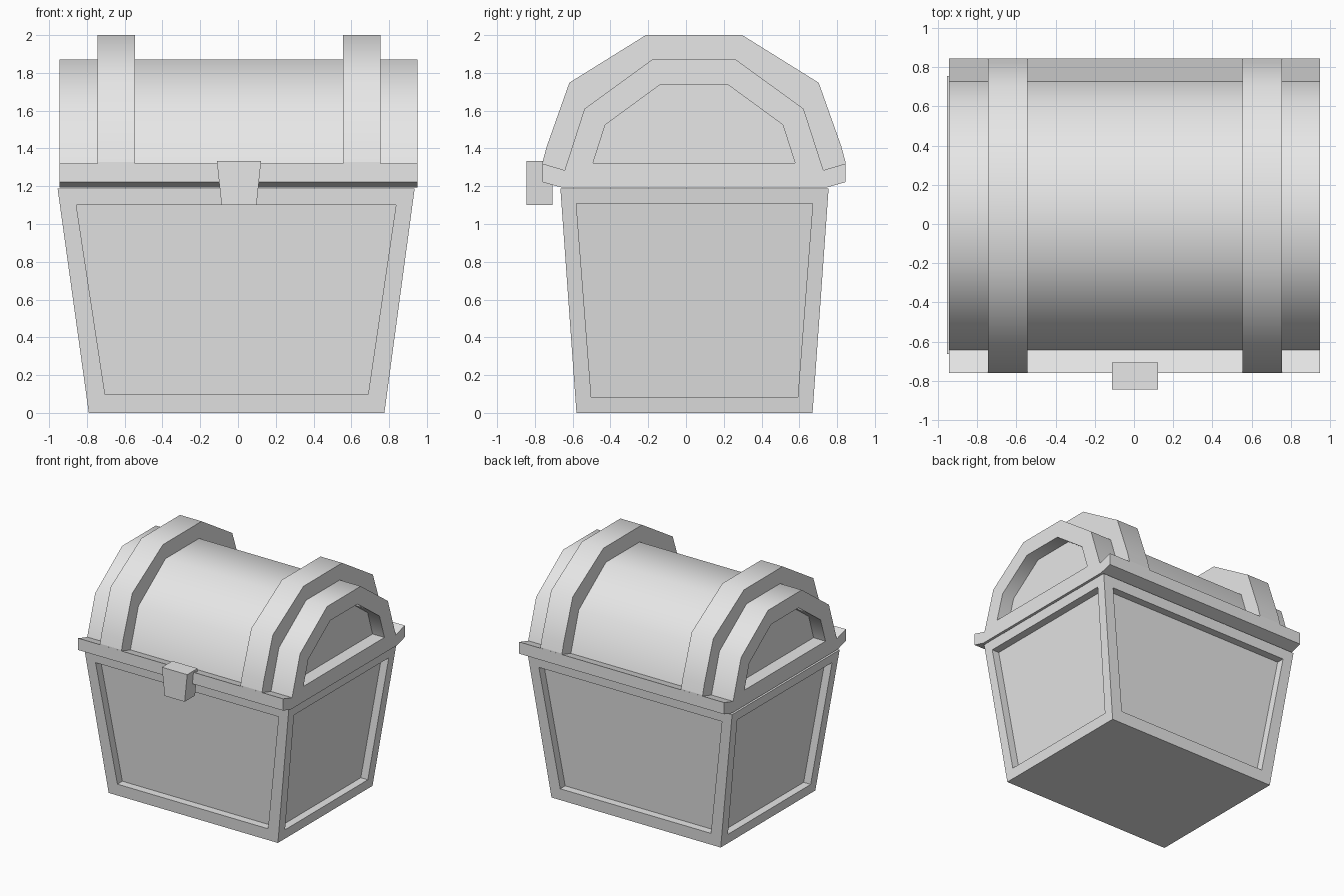
import bpy, bmesh, math
from mathutils import Vector

if "Cube" in bpy.data.objects:
    bpy.data.objects.remove(bpy.data.objects["Cube"])

grey = bpy.data.materials.new("plain_grey")
grey.diffuse_color = (0.8, 0.8, 0.8, 1)
grey.use_nodes = True
grey.node_tree.nodes["Principled BSDF"].inputs["Base Color"].default_value = grey.diffuse_color
CY = 0.0425  # depth centre of the chest


def make_object(name, bm):
    bmesh.ops.recalc_face_normals(bm, faces=bm.faces)
    mesh = bpy.data.meshes.new(name)
    bm.to_mesh(mesh)
    bm.free()
    mesh.materials.append(grey)
    ob = bpy.data.objects.new(name, mesh)
    bpy.context.collection.objects.link(ob)
    return ob


def arch_prism(name, half, x0, x1):
    """Extrude along x a profile given as (y, z) of its back half, bottom to top."""
    pts = [(CY + y, z) for y, z in half] + [(CY - y, z) for y, z in reversed(half)]
    bm = bmesh.new()
    face = bm.faces.new([bm.verts.new((x0, y, z)) for y, z in pts])
    ext = bmesh.ops.extrude_face_region(bm, geom=[face])["geom"]
    verts = [v for v in ext if isinstance(v, bmesh.types.BMVert)]
    bmesh.ops.translate(bm, verts=verts, vec=(x1 - x0, 0, 0))
    return make_object(name, bm)


def tapered_box(bottom, top):
    """Box from two (x0, x1, y0, y1, z) rectangles."""
    bm = bmesh.new()
    rings = []
    for x0, x1, y0, y1, z in (bottom, top):
        rings.append([bm.verts.new(p) for p in
                      ((x0, y0, z), (x1, y0, z), (x1, y1, z), (x0, y1, z))])
    a, b = rings
    bm.faces.new(a[::-1])
    bm.faces.new(b)
    for i in range(4):
        j = (i + 1) % 4
        bm.faces.new((a[i], a[j], b[j], b[i]))
    bmesh.ops.recalc_face_normals(bm, faces=bm.faces)
    return bm


def smooth(ob):
    bpy.ops.object.select_all(action='DESELECT')
    bpy.context.view_layer.objects.active = ob
    ob.select_set(True)
    bpy.ops.object.shade_smooth_by_angle(angle=math.radians(45))
    # rim and bottom faces stay flat
    for p in ob.data.polygons:
        if p.center.z < 1.34 or abs(p.normal.x) > 0.9:
            p.use_smooth = False


# Chest body: tapered box with a recessed panel on each side
bm = tapered_box((-0.79, 0.775, -0.58, 0.67, 0), (-0.955, 0.935, -0.665, 0.755, 1.187))
bm.faces.ensure_lookup_table()
for face in [f for f in bm.faces if abs(f.normal.z) < 0.5]:
    on_x = abs(face.normal.x) > 0.5
    n = face.normal
    inward = Vector((-math.copysign(0.065, n.x), 0, 0)) if on_x else \
        Vector((0, -math.copysign(0.065, n.y), 0))
    bmesh.ops.inset_individual(bm, faces=[face], thickness=0.115 if on_x else 0.131)
    panel = bmesh.ops.extrude_discrete_faces(bm, faces=[face])["faces"][0]
    bmesh.ops.translate(bm, verts=panel.verts, vec=inward)
make_object("chest_body", bm)

# Lid: rim and barrel in one profile
lid = arch_prism("lid", [(0.70, 1.193), (0.803, 1.222), (0.803, 1.32), (0.685, 1.285),
                         (0.58, 1.61), (0.222, 1.87)], -0.945, 0.95)

# Arched recesses in both lid ends
recess = [(0.535, 1.322), (0.47, 1.525), (0.18, 1.737)]
for side, x0, x1 in (("left", -1.1, -0.835), ("right", 0.84, 1.1)):
    cutter = arch_prism(side + "_recess_cutter", recess, x0, x1)
    mod = lid.modifiers.new(side + "_recess", 'BOOLEAN')
    mod.operation = 'DIFFERENCE'
    mod.solver = 'EXACT'
    mod.object = cutter
    bpy.context.view_layer.objects.active = lid
    bpy.ops.object.modifier_apply(modifier=mod.name)
    bpy.data.objects.remove(cutter)
smooth(lid)

# Raised bands over the lid
band = [(0.802, 1.24), (0.802, 1.328), (0.78, 1.41), (0.66, 1.748), (0.255, 2.0)]
for side, x0 in (("left", -0.745), ("right", 0.555)):
    smooth(arch_prism(side + "_band", band, x0, x0 + 0.2))

# Latch: block that narrows downward
make_object("latch", tapered_box((-0.087, 0.098, -0.845, -0.708, 1.1),
                                 (-0.112, 0.122, -0.845, -0.708, 1.333)))
